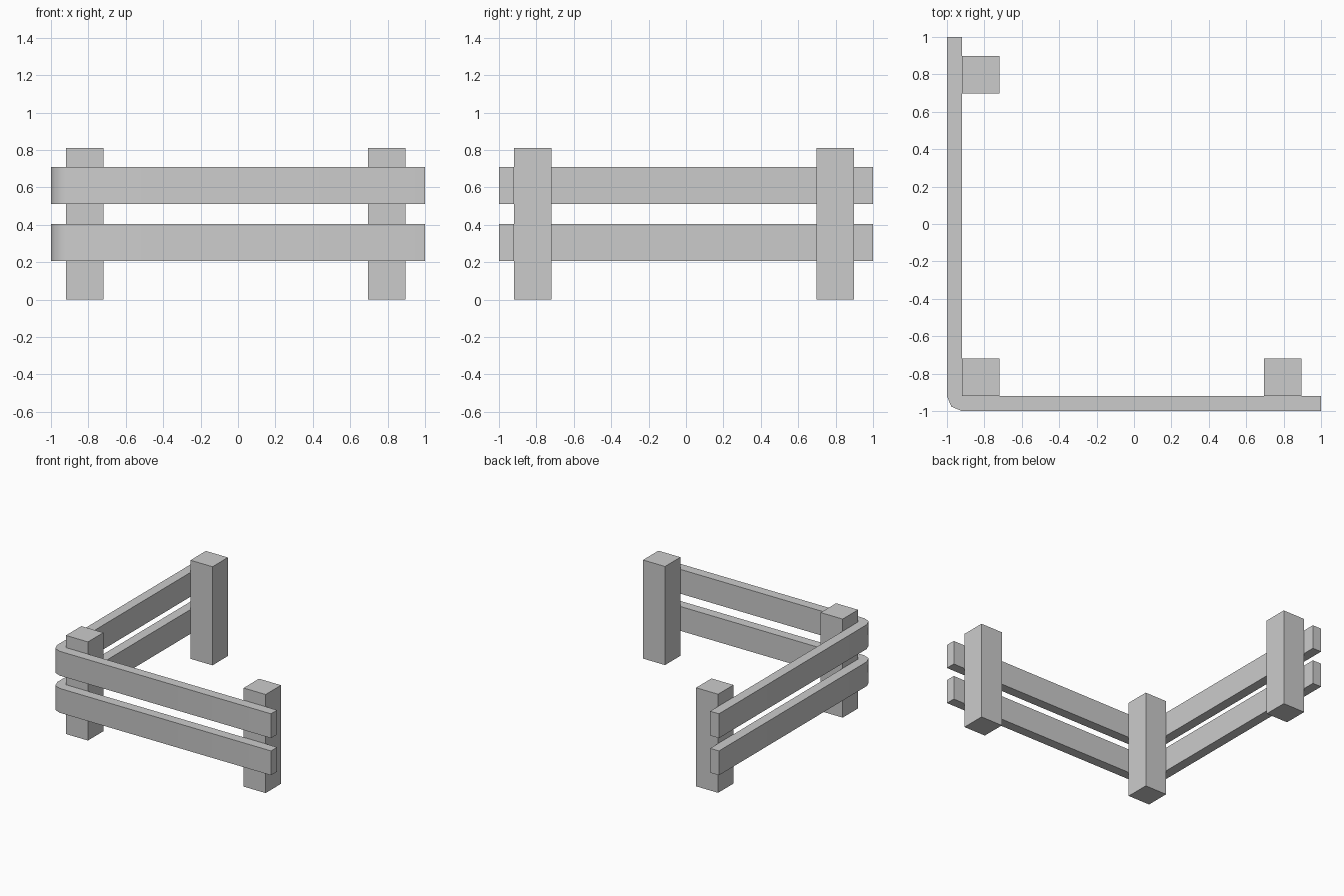
import bpy, bmesh, math

if "Cube" in bpy.data.objects:
    bpy.data.objects.remove(bpy.data.objects["Cube"])


def prism(name, outline, z0, z1, smooth=False):
    """Extrude a flat outline (counter-clockwise) from z0 up to z1."""
    bm = bmesh.new()
    face = bm.faces.new([bm.verts.new((x, y, z0)) for x, y in outline])
    top = bmesh.ops.extrude_face_region(bm, geom=[face], use_keep_orig=True)
    moved = [g for g in top["geom"] if isinstance(g, bmesh.types.BMVert)]
    bmesh.ops.translate(bm, vec=(0, 0, z1 - z0), verts=moved)
    bmesh.ops.recalc_face_normals(bm, faces=bm.faces)
    mesh = bpy.data.meshes.new(name)
    bm.to_mesh(mesh)
    bm.free()
    obj = bpy.data.objects.new(name, mesh)
    bpy.context.collection.objects.link(obj)
    if smooth:
        bpy.ops.object.select_all(action="DESELECT")
        obj.select_set(True)
        bpy.context.view_layer.objects.active = obj
        bpy.ops.object.shade_smooth_by_angle(angle=math.radians(50))
    return obj


# Square posts: corner and the two free ends
POST = 0.2
for name, x, y in (("corner_post", -0.92, -0.92),
                   ("right_post", 0.695, -0.92),
                   ("back_post", -0.92, 0.697)):
    prism(name, [(x, y), (x + POST, y), (x + POST, y + POST), (x, y + POST)],
          0, 0.81)

# L-shaped rails wrapping the outside, with a rounded outer corner
T = 0.08
inner = -1 + T
corner = [(inner - T * math.cos(a), inner - T * math.sin(a))
          for a in (0, math.pi / 4, math.pi / 2)]
rail = corner + [(1, -1), (1, inner), (inner, inner), (inner, 1), (-1, 1)]
for name, z in (("lower_rail", 0.205), ("upper_rail", 0.51)):
    prism(name, rail, z, z + 0.2, smooth=True)
